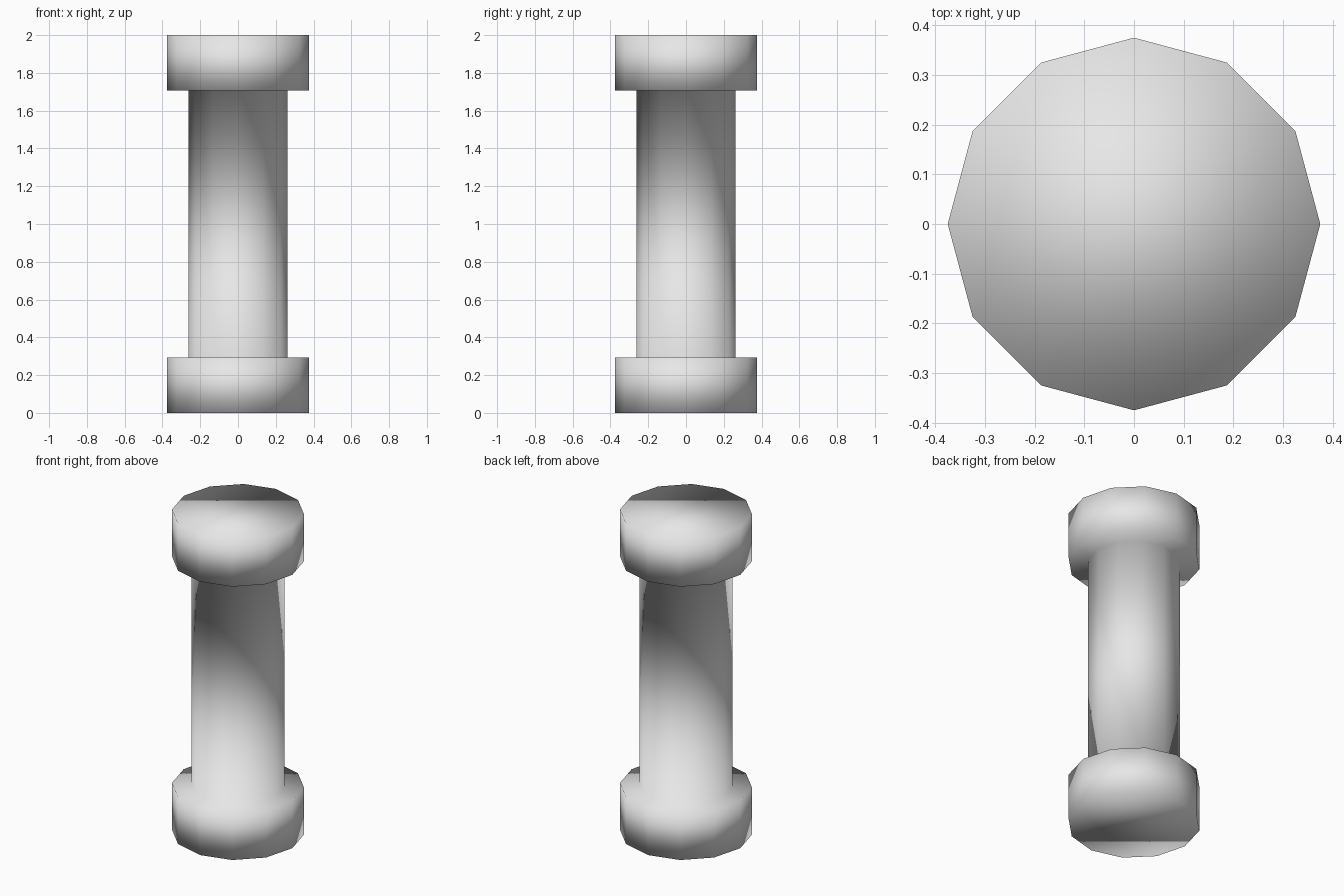
import bpy
import bmesh
from math import cos, sin, tau

cube = bpy.data.objects.get("Cube")
if cube:
    bpy.data.objects.remove(cube, do_unlink=True)

SIDES = 12
HEIGHT = 2.0
HEAD_RADIUS = 0.375
SHAFT_RADIUS = 0.263
HEAD_HEIGHT = 0.293

# Plain grey finish
grey = bpy.data.materials.new("light_grey")
grey.use_nodes = True
color = (0.8, 0.8, 0.8, 1.0)
grey.diffuse_color = color
grey.node_tree.nodes["Principled BSDF"].inputs["Base Color"].default_value = color


def ring(bm, radius, z):
    return [bm.verts.new((radius * cos(tau * i / SIDES), radius * sin(tau * i / SIDES), z))
            for i in range(SIDES)]


# One continuous turned body: foot, narrow shaft, head
profile = [
    (HEAD_RADIUS, 0.0),
    (HEAD_RADIUS, HEAD_HEIGHT),
    (SHAFT_RADIUS, HEAD_HEIGHT),
    (SHAFT_RADIUS, HEIGHT - HEAD_HEIGHT),
    (HEAD_RADIUS, HEIGHT - HEAD_HEIGHT),
    (HEAD_RADIUS, HEIGHT),
]
bm = bmesh.new()
rings = [ring(bm, r, z) for r, z in profile]
for low, high in zip(rings, rings[1:]):
    for i in range(SIDES):
        j = (i + 1) % SIDES
        bm.faces.new((low[i], low[j], high[j], high[i]))

# Closed ends
bm.faces.new(rings[0][::-1])
bm.faces.new(rings[-1])

# Smooth shading flows over every edge, including the rims
for face in bm.faces:
    face.smooth = True
bmesh.ops.recalc_face_normals(bm, faces=bm.faces[:])

mesh = bpy.data.meshes.new("pillar")
bm.to_mesh(mesh)
bm.free()
mesh.materials.append(grey)
pillar = bpy.data.objects.new("pillar", mesh)
bpy.context.collection.objects.link(pillar)
